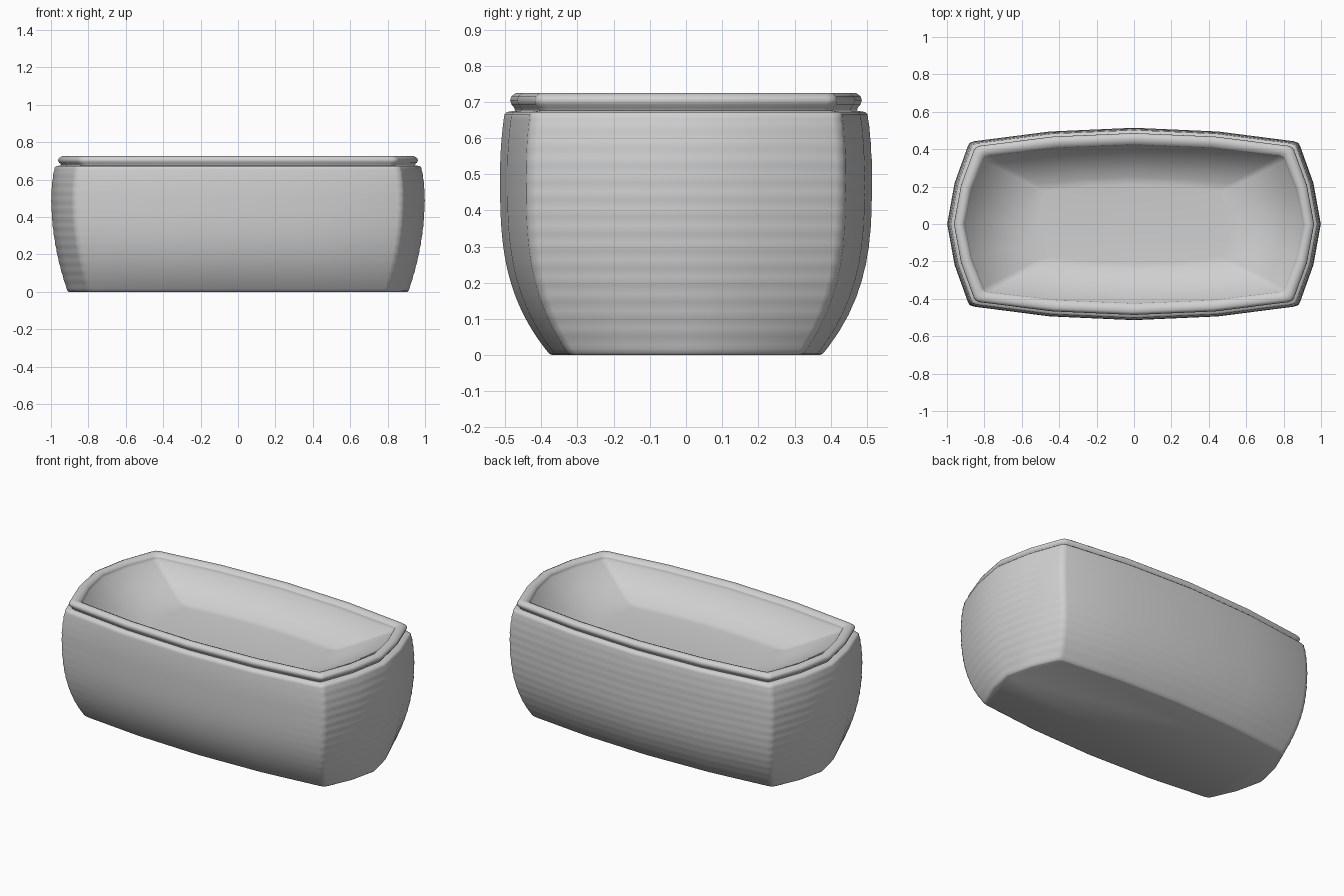
import bpy
import bmesh
import math

cube = bpy.data.objects.get("Cube")
if cube:
    bpy.data.objects.remove(cube, do_unlink=True)

SHADE = (0.63, 0.63, 0.63, 1)
grey = bpy.data.materials.new("plain grey")
grey.use_nodes = True
grey.diffuse_color = SHADE
grey.node_tree.nodes["Principled BSDF"].inputs["Base Color"].default_value = SHADE

# Plan outline: one quarter with a softened corner, mirrored into the bowed rectangle
HALF_Y = 0.515
quarter = [(1, 0), (0.96, 0.22), (0.89, 0.415), (0.88, 0.434), (0.855, 0.443),
           (0.45, 0.495), (0, HALF_Y)]
half = quarter + [(-x, y) for x, y in quarter[-2::-1]]
plan = half + [(x, -y) for x, y in half[-2:0:-1]]


def loft(name, rings, cap_first=False, cap_last=False, sharp=55):
    """Skin rings given as (half width, half depth, height, ripple)."""
    bm = bmesh.new()
    loops = []
    for hx, hy, z, ripple in rings:
        loop = []
        for x, y in plan:
            plain_front = y < 0 and abs(x) < 0.87
            k = 1 if plain_front else 1 + ripple
            loop.append(bm.verts.new((x * hx * k, y / HALF_Y * hy * k, z)))
        loops.append(loop)
    n = len(plan)
    for a, b in zip(loops, loops[1:]):
        for i in range(n):
            j = (i + 1) % n
            bm.faces.new((a[i], a[j], b[j], b[i]))
    if cap_first:
        bm.faces.new(loops[0][::-1])
    if cap_last:
        bm.faces.new(loops[-1])
    mesh = bpy.data.meshes.new(name)
    bm.to_mesh(mesh)
    bm.free()
    mesh.materials.append(grey)
    obj = bpy.data.objects.new(name, mesh)
    bpy.context.collection.objects.link(obj)
    bpy.ops.object.select_all(action="DESELECT")
    obj.select_set(True)
    bpy.context.view_layer.objects.active = obj
    bpy.ops.object.shade_smooth_by_angle(angle=math.radians(sharp))


def wall_at(z):
    """Half width and half depth of the bulging wall, widest at mid height."""
    if z < 0.5:
        u = 1 - z / 0.5
        return 0.998 - 0.088 * u ** 2, 0.514 - 0.139 * u ** 3
    v = (z - 0.5) / 0.165
    return 0.998 - 0.018 * v ** 2, 0.514 - 0.012 * v ** 2


# Outer wall with faint horizontal ripples
STEPS = 56
wall = [(0.905, 0.37, 0, 0)]
for i in range(STEPS + 1):
    z = 0.005 + 0.66 * i / STEPS
    wall.append((*wall_at(z), z, 0.001 * math.sin(i * math.pi / 2)))
wall += [(0.972, 0.495, 0.672, 0), (0.945, 0.472, 0.676, 0)]
loft("tub_wall", wall, cap_first=True)

# Rounded rim above a narrow groove
rim = [(0.945, 0.472, 0.676), (0.949, 0.475, 0.684), (0.958, 0.482, 0.692),
       (0.963, 0.486, 0.705), (0.957, 0.482, 0.716), (0.94, 0.47, 0.725),
       (0.925, 0.45, 0.724), (0.912, 0.433, 0.717), (0.907, 0.425, 0.708)]
loft("tub_rim", [(x, y, z, 0) for x, y, z in rim])

# Shallow basin: a short lip, sloping sides and a flat floor, blended smoothly
basin = [(0.907, 0.425, 0.708), (0.903, 0.421, 0.69), (0.60, 0.25, 0.56),
         (0.52, 0.21, 0.555)]
loft("tub_basin", [(x, y, z, 0) for x, y, z in basin], cap_last=True, sharp=85)
